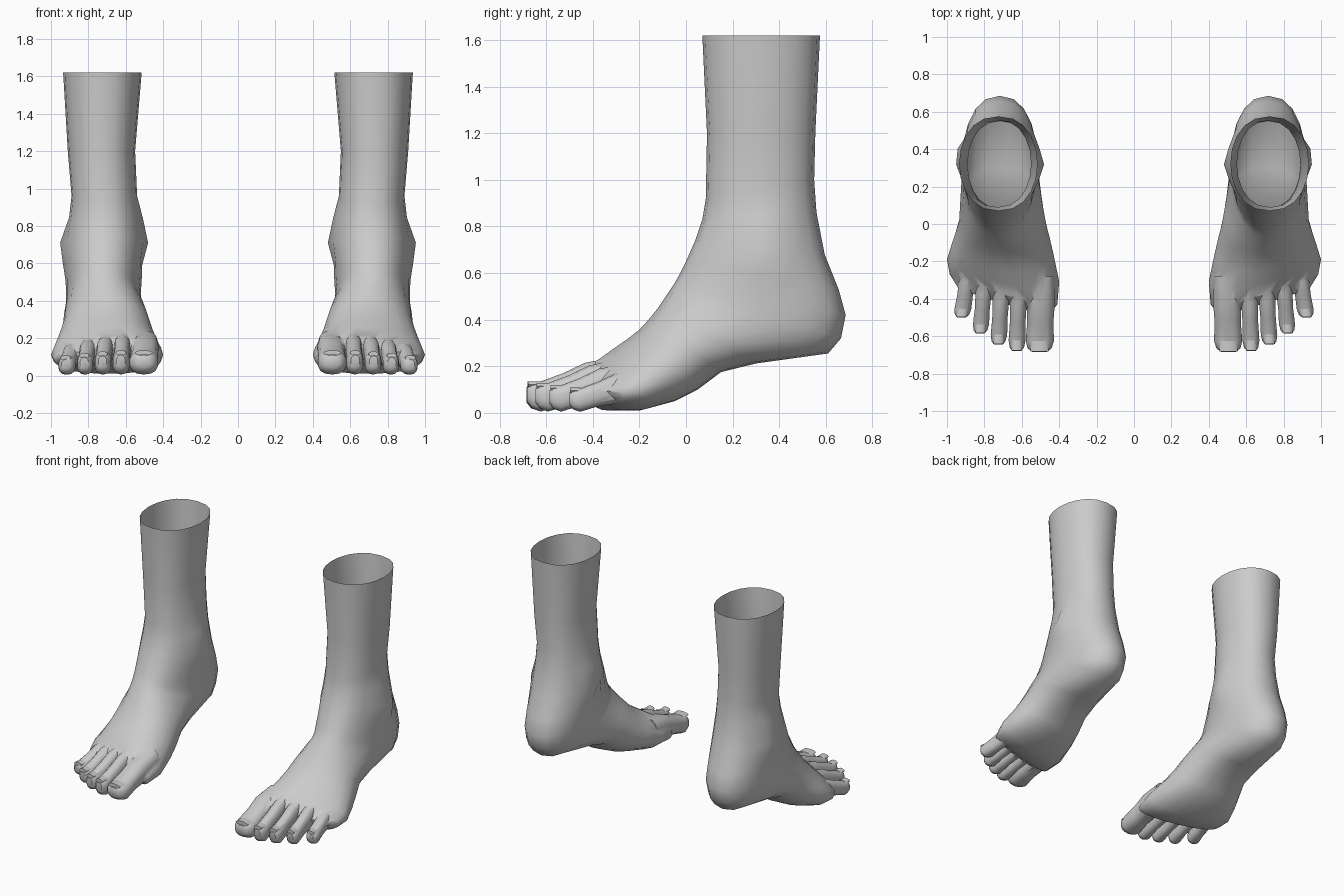
import bpy, bmesh
from math import sin, cos, pi, exp, copysign
from mathutils import Vector

if "Cube" in bpy.data.objects:
    bpy.data.objects.remove(bpy.data.objects["Cube"])


def loft(name, rings):
    # skin closed rings of points, capped at both ends
    bm = bmesh.new()
    vs = [[bm.verts.new(p) for p in r] for r in rings]
    n = len(vs[0])
    for a, b in zip(vs, vs[1:]):
        for i in range(n):
            j = (i + 1) % n
            bm.faces.new((a[i], a[j], b[j], b[i]))
    bm.faces.new(vs[0])
    bm.faces.new(vs[-1])
    bmesh.ops.recalc_face_normals(bm, faces=bm.faces)
    me = bpy.data.meshes.new(name)
    bm.to_mesh(me)
    bm.free()
    ob = bpy.data.objects.new(name, me)
    bpy.context.collection.objects.link(ob)
    return ob


def power(v, e):
    return copysign(abs(v) ** e, v)


# ankle bumps: centre, sideways push
BUMPS = [(Vector((0.51, 0.33, 0.76)), -0.045), (Vector((0.92, 0.36, 0.69)), 0.045)]


def body_ring(ty, tz, by, bz, xl, xr, n=20):
    # section from the front/top point to the back/bottom point;
    # towards the toes it gets wider low down, ridged on the inside and slanted
    f = min(1, max(0, (-0.07 - ty) / 0.3))
    pts = []
    for i in range(n):
        t = 2 * pi * i / n
        s = ((1 - sin(t)) / 2) ** (1 - 0.3 * f)
        x = (xl + xr) / 2 + (xr - xl) / 2 * power(cos(t), 0.85)
        x -= 0.08 * f * (1 - s) * (1 - abs(cos(t)))
        slant = 0.28 * f * f * (x - 0.7)
        v = Vector((x, ty + (by - ty) * s + slant, tz + (bz - tz) * s))
        for c, push in BUMPS:
            v.x += push * exp(-((v - c).length / 0.1) ** 2)
        pts.append(v)
    return pts


# leg, ankle, heel, arch and ball: front/top y z, back/bottom y z, x range
BODY = [
    (0.07, 1.62, 0.575, 1.62, 0.515, 0.935),
    (0.09, 1.2, 0.555, 1.2, 0.55, 0.91),
    (0.085, 0.92, 0.55, 1, 0.54, 0.89),
    (0.07, 0.83, 0.56, 0.86, 0.53, 0.9),
    (0.04, 0.74, 0.595, 0.68, 0.515, 0.915),
    (0, 0.65, 0.655, 0.53, 0.515, 0.92),
    (-0.03, 0.59, 0.685, 0.42, 0.515, 0.92),
    (-0.05, 0.555, 0.665, 0.32, 0.52, 0.92),
    (-0.07, 0.525, 0.61, 0.255, 0.515, 0.92),
    (-0.12, 0.45, 0.3, 0.212, 0.487, 0.93),
    (-0.16, 0.4, 0.15, 0.175, 0.47, 0.935),
    (-0.2, 0.355, 0.05, 0.1, 0.45, 0.955),
    (-0.25, 0.315, -0.05, 0.05, 0.43, 0.975),
    (-0.32, 0.26, -0.2, 0.01, 0.4, 1),
    (-0.38, 0.21, -0.33, 0.01, 0.41, 0.985),
    (-0.425, 0.15, -0.4, 0.06, 0.45, 0.94),
]
foot = loft("feet", [body_ring(*r) for r in BODY])

# toes: base x y, tip x y, half width, height scale
TOES = [
    (0.495, -0.28, 0.505, -0.685, 0.077, 1),
    (0.615, -0.3, 0.627, -0.68, 0.046, 1),
    (0.705, -0.29, 0.725, -0.645, 0.045, 0.95),
    (0.795, -0.26, 0.822, -0.585, 0.044, 0.88),
    (0.875, -0.2, 0.922, -0.5, 0.046, 0.78),
]
# along the toe: position, top, bottom, width
TOE_SHAPE = [
    (0, 0.24, 0.06, 0.9), (0.35, 0.215, 0.05, 1), (0.6, 0.17, 0.035, 0.93),
    (0.85, 0.135, 0.006, 1), (0.95, 0.128, 0.02, 0.85), (1, 0.11, 0.045, 0.5),
]


def make_toe(bx, by, tx, ty, w, h):
    rings = []
    for u, top, bot, k in TOE_SHAPE:
        cx, cy = bx + (tx - bx) * u, by + (ty - by) * u
        zc, hz = h * (top + bot) / 2, h * (top - bot) / 2
        rings.append([(cx + w * k * power(cos(a), 0.8), cy, zc + hz * power(sin(a), 0.8))
                      for a in (2 * pi * (i + 0.5) / 14 for i in range(14))])
    return loft("toe", rings)


def make_nail(bx, by, tx, ty, w, h):
    # thin curved plate on the toe tip
    rings = []
    for u in (0.85, 0.99):
        cx, cy = bx + (tx - bx) * u, by + (ty - by) * u
        rings.append([(cx + w * 0.62 * cos(a), cy, h * 0.122 + 0.014 * sin(a))
                      for a in (2 * pi * i / 10 for i in range(10))])
    return loft("nail", rings)


# fuse toes and nails into the foot
bpy.context.view_layer.objects.active = foot
for spec in TOES:
    for part in (make_toe(*spec), make_nail(*spec)):
        m = foot.modifiers.new("fuse", 'BOOLEAN')
        m.operation, m.solver, m.object = 'UNION', 'EXACT', part
        bpy.ops.object.modifier_apply(modifier=m.name)
        bpy.data.objects.remove(part)

# open the top of the leg
bm = bmesh.new()
bm.from_mesh(foot.data)
top = [f for f in bm.faces if all(v.co.z > 1.61 for v in f.verts)]
bmesh.ops.delete(bm, geom=top, context='FACES_ONLY')
bm.to_mesh(foot.data)
bm.free()

# smooth shading, then the other foot by mirroring
foot.select_set(True)
bpy.ops.object.shade_smooth_by_angle(angle=0.75)
foot.modifiers.new("mirror", 'MIRROR').use_axis[0] = True
